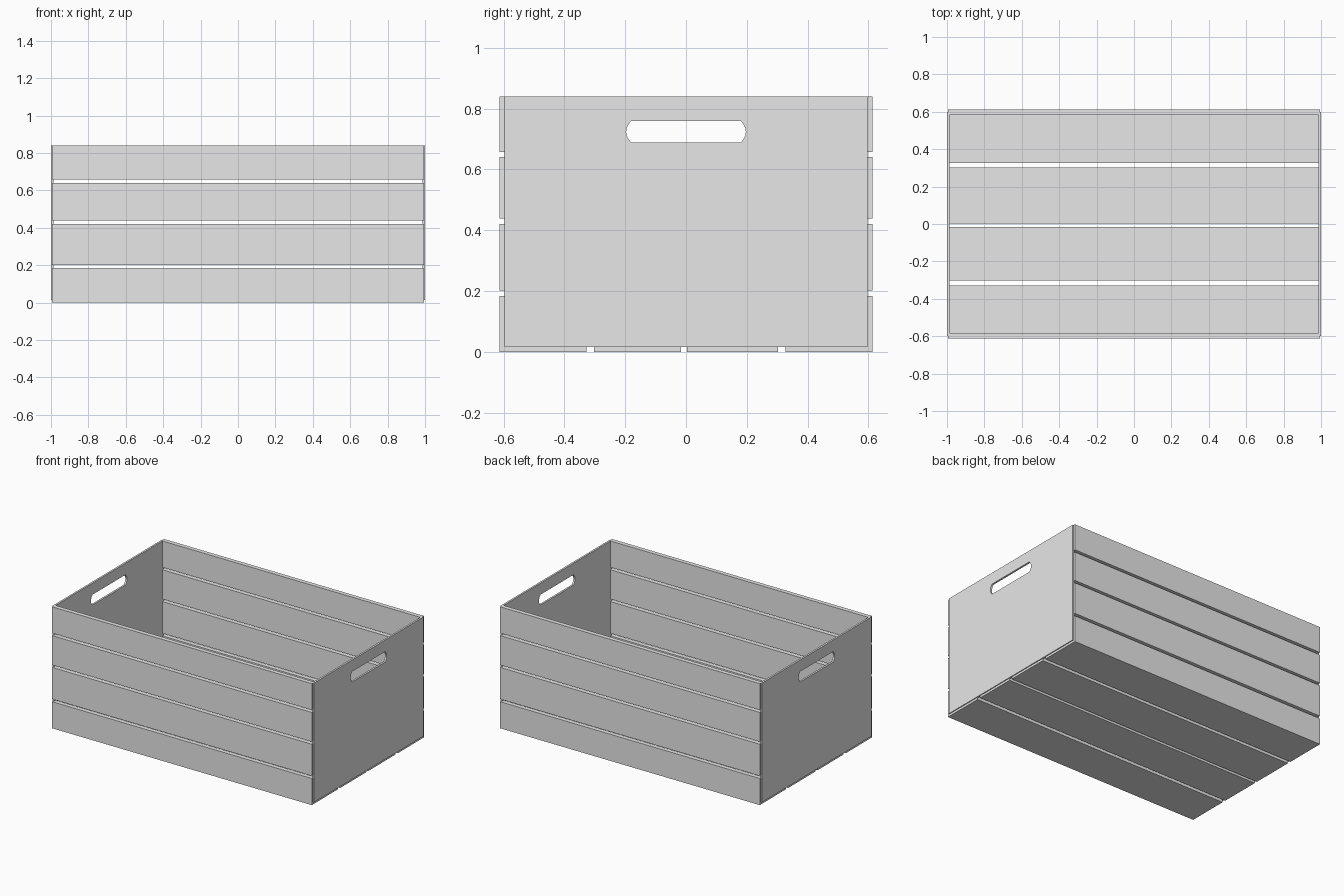
import bpy
import bmesh
from mathutils import Vector

cube = bpy.data.objects.get("Cube")
if cube:
    bpy.data.objects.remove(cube, do_unlink=True)

HALF_X, HALF_Y, TOP = 1.0, 0.613, 0.84
BOARD = 0.03      # slat thickness
PANEL = 0.013     # end panel thickness
LAP = BOARD / 2   # half-lap depth at the joints
SLAT_X = HALF_X - PANEL / 2

grey = bpy.data.materials.new("plain_grey")
grey.use_nodes = True
grey.diffuse_color = (0.8, 0.8, 0.8, 1)
grey.node_tree.nodes["Principled BSDF"].inputs["Base Color"].default_value = (0.8, 0.8, 0.8, 1)


def add_object(name, bm):
    bmesh.ops.recalc_face_normals(bm, faces=bm.faces)
    mesh = bpy.data.meshes.new(name)
    bm.to_mesh(mesh)
    bm.free()
    mesh.materials.append(grey)
    obj = bpy.data.objects.new(name, mesh)
    bpy.context.collection.objects.link(obj)
    return obj


def box(name, low, high):
    low, high = Vector(low), Vector(high)
    bm = bmesh.new()
    bmesh.ops.create_cube(bm, size=1)
    for v in bm.verts:
        v.co = (low + high) / 2 + v.co * (high - low)
    return add_object(name, bm)


# Side slats, four per long wall
side_rows = [(0, 0.184), (0.202, 0.421), (0.438, 0.641), (0.658, TOP)]
for i, (z0, z1) in enumerate(side_rows, 1):
    for wall, s in (("front", -1), ("back", 1)):
        ys = sorted((s * HALF_Y, s * (HALF_Y - BOARD)))
        box(f"{wall}_slat_{i}", (-SLAT_X, ys[0], z0), (SLAT_X, ys[1], z1))

# Floor slats, the outer two meeting the walls
edge = HALF_Y - BOARD
floor_rows = [(-edge, -0.328), (-0.303, -0.017), (0.003, 0.303), (0.327, edge)]
for i, (y0, y1) in enumerate(floor_rows, 1):
    box(f"floor_slat_{i}", (-SLAT_X, y0, 0), (SLAT_X, y1, BOARD))

# Handle cutter: a slot with bowed ends, running through both end panels
bm = bmesh.new()
steps = [i / 4 for i in range(-4, 5)]
outline = [(0.18 + 0.017 * (1 - t * t), 0.036 * t) for t in steps]
outline += [(-y, -z) for y, z in outline]
face = bm.faces.new([bm.verts.new((-1.2, y, 0.724 + z)) for y, z in outline])
grown = bmesh.ops.extrude_face_region(bm, geom=[face])["geom"]
bmesh.ops.translate(bm, vec=(2.4, 0, 0),
                    verts=[g for g in grown if isinstance(g, bmesh.types.BMVert)])
cutter = add_object("handle_cutter", bm)
cutter.hide_render = True

# End panels with handle slots
for name, s in (("left_end_panel", 1), ("right_end_panel", -1)):
    xs = sorted((s * HALF_X, s * (HALF_X - PANEL)))
    panel = box(name, (xs[0], LAP - HALF_Y, LAP), (xs[1], HALF_Y - LAP, TOP))
    cut = panel.modifiers.new("handle_slot", 'BOOLEAN')
    cut.operation = 'DIFFERENCE'
    cut.solver = 'EXACT'
    cut.object = cutter
    bpy.context.view_layer.update()
    graph = bpy.context.evaluated_depsgraph_get()
    result = bpy.data.meshes.new_from_object(panel.evaluated_get(graph))
    panel.modifiers.clear()
    panel.data = result

bpy.data.objects.remove(cutter, do_unlink=True)
